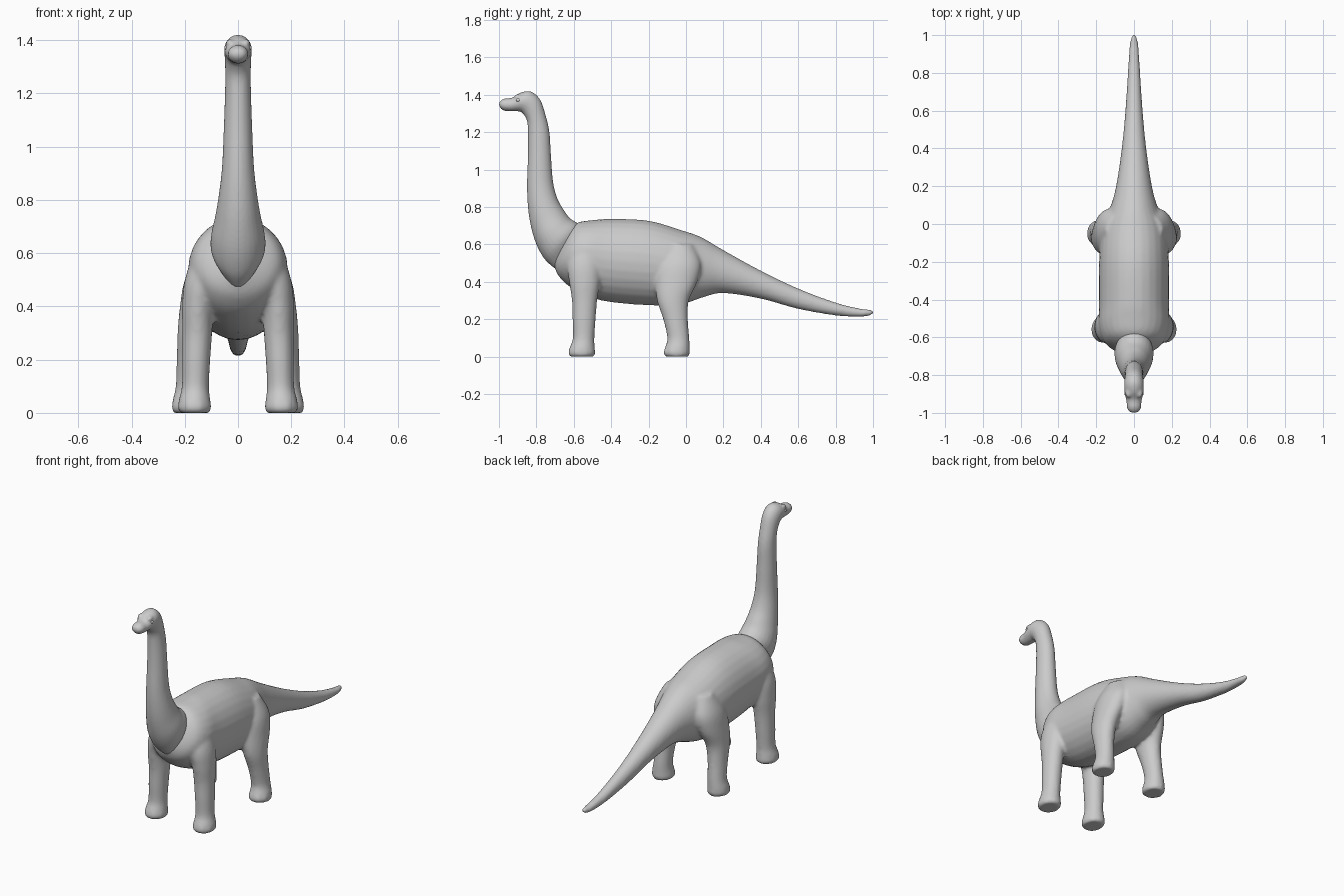
import bpy
import bmesh
from math import sin, cos, pi
from mathutils import Vector, Matrix

default_cube = bpy.data.objects.get("Cube")
if default_cube:
    bpy.data.objects.remove(default_cube, do_unlink=True)

# One plain grey skin
skin = bpy.data.materials.new("grey_skin")
GREY = (0.6, 0.6, 0.6, 1.0)
skin.diffuse_color = GREY
skin.use_nodes = True
for node in skin.node_tree.nodes:
    if node.type == 'BSDF_PRINCIPLED':
        node.inputs["Base Color"].default_value = GREY
        node.inputs["Roughness"].default_value = 0.7


def spline(stations, steps=5):
    """Smooth the stations with a Catmull-Rom curve."""
    pts = [Vector(s) for s in stations]
    pts = [pts[0]] + pts + [pts[-1]]
    out = []
    for a, b, c, d in zip(pts, pts[1:], pts[2:], pts[3:]):
        for i in range(steps):
            t = i / steps
            out.append((b * 2 + (c - a) * t
                        + (a * 2 - b * 5 + c * 4 - d) * t ** 2
                        + (b * 3 - a - c * 3 + d) * t ** 3) / 2)
    return out + [pts[-1]]


def loft(bm, stations, sides=28):
    """Skin oval rings; each station is edge y, z, opposite edge y, z, half width, centre x."""
    rings = []
    for ay, az, by, bz, width, cx in spline(stations):
        a, b = Vector((cx, ay, az)), Vector((cx, by, bz))
        middle, half = (a + b) / 2, (b - a) / 2
        ring = []
        for k in range(sides):
            angle = 2 * pi * k / sides
            across = Vector((sin(angle) * width, 0, 0))
            ring.append(bm.verts.new(middle + half * cos(angle) + across))
        rings.append(ring)
    faces = [bm.faces.new(rings[0]), bm.faces.new(rings[-1])]
    for low, high in zip(rings, rings[1:]):
        for k in range(sides):
            n = (k + 1) % sides
            faces.append(bm.faces.new((low[k], low[n], high[n], high[k])))
    bmesh.ops.recalc_face_normals(bm, faces=faces)


def ball(bm, centre, size):
    matrix = Matrix.Translation(centre) @ Matrix.Diagonal((*size, 1))
    bmesh.ops.create_uvsphere(bm, u_segments=16, v_segments=10, radius=1, matrix=matrix)


def finish(bm, name):
    mesh = bpy.data.meshes.new(name)
    bm.to_mesh(mesh)
    bm.free()
    mesh.materials.append(skin)
    for face in mesh.polygons:
        face.use_smooth = True
    obj = bpy.data.objects.new(name, mesh)
    bpy.context.scene.collection.objects.link(obj)
    return obj


def fuse(obj, voxel, rounds):
    """Blend overlapping volumes into one soft skin."""
    remesh = obj.modifiers.new("fuse", 'REMESH')
    remesh.mode = 'VOXEL'
    remesh.voxel_size = voxel
    remesh.use_smooth_shade = True
    soften = obj.modifiers.new("soften", 'SMOOTH')
    soften.factor = 0.5
    soften.iterations = rounds


# Torso and tail: underside y, z, back y, z, half width
torso = [
    (-.71, .50, -.62, .69, .07), (-.68, .43, -.57, .72, .15),
    (-.60, .36, -.50, .73, .185), (-.45, .30, -.40, .737, .185),
    (-.20, .275, -.20, .727, .185), (-.03, .28, -.02, .675, .17),
    (.10, .32, .08, .64, .125), (.20, .34, .20, .57, .095),
    (.40, .31, .40, .46, .065), (.60, .255, .60, .365, .046),
    (.80, .22, .80, .29, .033), (.93, .213, .93, .258, .025),
    (.985, .22, .985, .252, .016), (1.005, .235, 1.005, .243, .004),
]

# Legs: z, front y, rear y, half width, centre x
front_leg = [
    (.62, -.60, -.47, .06, .10), (.50, -.635, -.45, .07, .13),
    (.40, -.625, -.46, .06, .15), (.30, -.61, -.475, .056, .153),
    (.20, -.607, -.483, .053, .157), (.10, -.605, -.49, .051, .16),
    (.05, -.622, -.488, .059, .163), (.015, -.63, -.485, .063, .163),
    (0, -.62, -.495, .055, .163),
]
hind_leg = [
    (.60, -.10, .04, .06, .09), (.50, -.155, .08, .075, .125),
    (.40, -.165, .06, .068, .15), (.30, -.155, .015, .06, .167),
    (.20, -.122, .01, .053, .177), (.10, -.10, .018, .051, .183),
    (.05, -.112, .02, .058, .187), (.015, -.12, .02, .062, .187),
    (0, -.11, .012, .055, .187),
]

body = bmesh.new()
loft(body, [(*s, 0) for s in torso])
for side in (-1, 1):
    for leg in (front_leg, hind_leg):
        loft(body, [(y0, z, y1, z, w, x * side) for z, y0, y1, w, x in leg])
        # Blunt toes fanned around the front of the foot
        z, y0, y1, w, x = leg[-2]
        for k in range(4):
            fan = pi * (0.14 + 0.24 * k)
            centre = (x * side + cos(fan) * 0.046, (y0 + y1) / 2 - sin(fan) * 0.054, 0.024)
            ball(body, centre, (0.019, 0.021, 0.023))
fuse(finish(body, "body_tail_and_legs"), 0.01, 6)

# Neck and head: throat y, z, nape y, z, half width
neck = [
    (-.70, .47, -.54, .66, .06), (-.755, .52, -.575, .71, .10),
    (-.80, .60, -.62, .74, .10), (-.83, .70, -.65, .78, .085),
    (-.845, .80, -.685, .84, .072), (-.85, .92, -.71, .93, .06),
    (-.845, 1.08, -.722, 1.08, .053), (-.845, 1.20, -.73, 1.20, .049),
    (-.85, 1.26, -.75, 1.29, .048), (-.868, 1.295, -.78, 1.375, .05),
    (-.885, 1.31, -.83, 1.418, .052), (-.91, 1.312, -.885, 1.412, .049),
    (-.945, 1.312, -.93, 1.385, .04), (-.975, 1.316, -.97, 1.38, .037),
    (-.993, 1.33, -.992, 1.368, .025), (-1.0, 1.345, -1.0, 1.355, .008),
]
head = bmesh.new()
loft(head, [(*s, 0) for s in neck])
# Brow ridges over the eyes
for side in (-1, 1):
    ball(head, (0.03 * side, -0.895, 1.388), (0.016, 0.026, 0.016))
fuse(finish(head, "neck_and_head"), 0.007, 4)

# Eyes
for side, name in ((1, "left_eye"), (-1, "right_eye")):
    eye = bmesh.new()
    ball(eye, (0.043 * side, -0.897, 1.371), (0.008, 0.011, 0.009))
    finish(eye, name)
